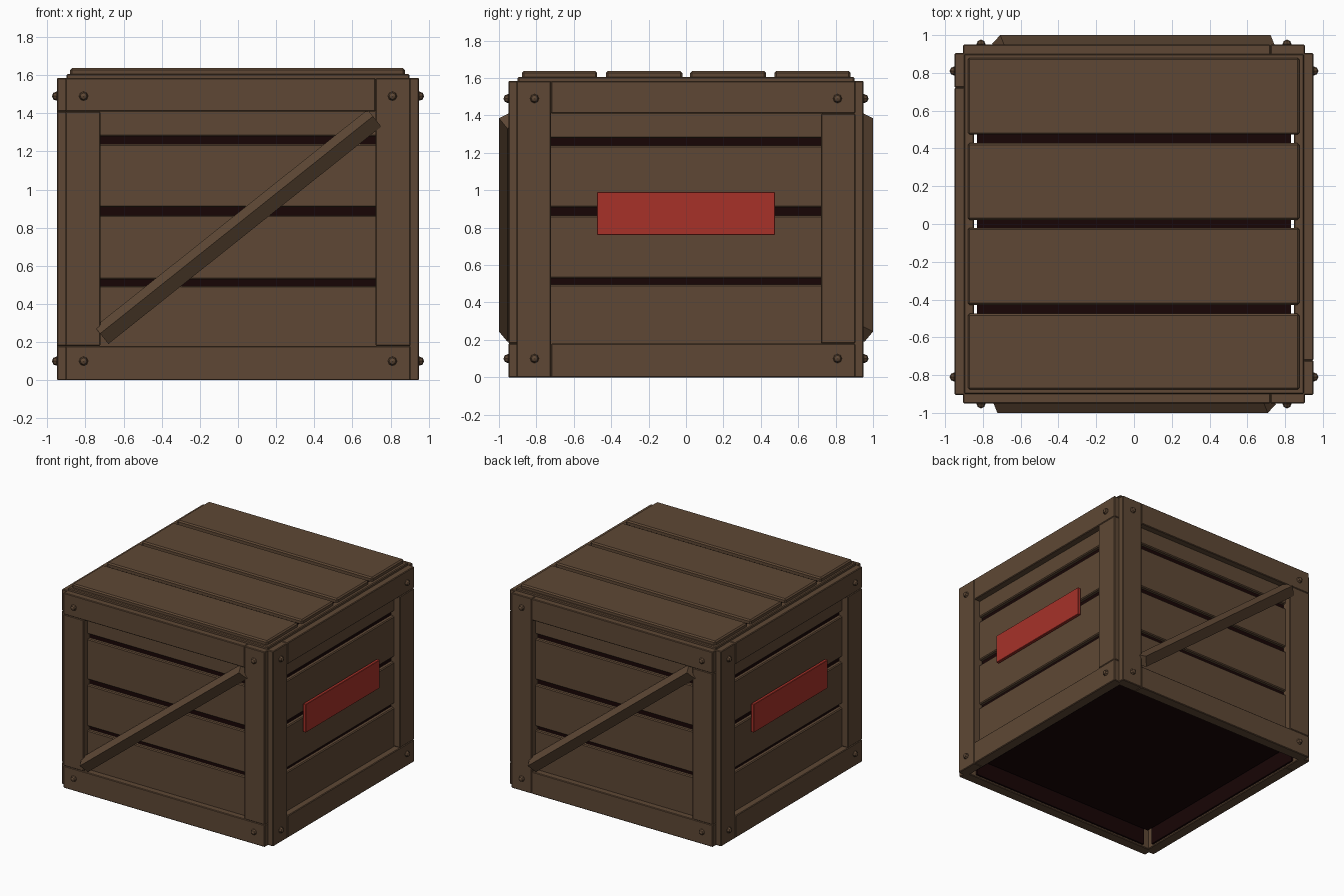
import bpy, bmesh, math
from mathutils import Matrix, Vector

if "Cube" in bpy.data.objects:
    bpy.data.objects.remove(bpy.data.objects["Cube"])


def material(name, rgb):
    m = bpy.data.materials.new(name)
    m.diffuse_color = (*rgb, 1)
    m.use_nodes = True
    m.node_tree.nodes["Principled BSDF"].inputs["Base Color"].default_value = m.diffuse_color
    return m


WOOD = material("brown wood", (0.112, 0.064, 0.035))
DARK = material("dark interior", (0.0085, 0.0013, 0.0015))
RED = material("red paint", (0.385, 0.031, 0.022))


def finish(name, bm, mat, matrix):
    bm.transform(matrix)
    mesh = bpy.data.meshes.new(name)
    bm.to_mesh(mesh)
    bm.free()
    mesh.materials.append(mat)
    ob = bpy.data.objects.new(name, mesh)
    bpy.context.collection.objects.link(ob)
    return ob


def block(name, x, y, z, mat=WOOD, bevel=0.01, matrix=Matrix()):
    """Chamfered box from (min, max) ranges."""
    bm = bmesh.new()
    bmesh.ops.create_cube(bm, size=1)
    lo, hi = Vector((x[0], y[0], z[0])), Vector((x[1], y[1], z[1]))
    bmesh.ops.scale(bm, vec=hi - lo, verts=bm.verts)
    bmesh.ops.translate(bm, vec=(lo + hi) / 2, verts=bm.verts)
    if bevel:
        bmesh.ops.bevel(bm, geom=bm.edges[:], offset=bevel, segments=1, affect='EDGES')
    return finish(name, bm, mat, matrix)


def bolt(name, x, z, matrix):
    """Small pointed bolt head facing -y."""
    bm = bmesh.new()
    bmesh.ops.create_uvsphere(bm, u_segments=8, v_segments=4, radius=0.024)
    turn = Matrix.Rotation(math.radians(90), 4, 'X')
    return finish(name, bm, WOOD, matrix @ Matrix.Translation((x, -0.952, z)) @ turn)


OUT, IN, TOP = 0.905, 0.722, 1.585     # frame half width, opening half width, height
LOW, HIGH = 0.18, 1.41                 # opening bottom and top
DEPTH = (-0.95, -0.866)
WALL_PLANKS = [(0.12, 0.495), (0.528, 0.865), (0.908, 1.238), (1.278, 1.55)]


def wall(side, angle):
    """One wall built facing -y, then turned into place."""
    m = Matrix.Rotation(math.radians(angle), 4, 'Z')
    # frame: boards butt together differently on the front
    if side == "front":
        boards = {"bottom_rail": ((-OUT, OUT), (0, LOW)),
                  "top_rail": ((-OUT, IN), (HIGH, TOP)),
                  "left_post": ((-OUT, -IN), (LOW, HIGH)),
                  "right_post": ((IN, OUT), (LOW, TOP))}
    else:
        boards = {"bottom_rail": ((-IN, OUT), (0, LOW)),
                  "top_rail": ((-IN, OUT), (HIGH, TOP)),
                  "left_post": ((-OUT, -IN), (0, TOP)),
                  "right_post": ((IN, OUT), (LOW, HIGH))}
    for part, (x, z) in boards.items():
        block(f"{side}_{part}", x, DEPTH, z, bevel=0.005, matrix=m)
    # recessed planks
    for i, z in enumerate(WALL_PLANKS):
        block(f"{side}_plank_{i + 1}", (-0.735, 0.735), (-0.898, -0.86), z,
              bevel=0.007, matrix=m)
    # dark lining behind the bottom rail
    block(f"{side}_lining", (-0.81, 0.81), (-0.868, -0.852), (0.015, 0.16), DARK, 0, m)
    # corner bolts
    for x in (-0.81, 0.81):
        for z in (0.1, 1.49):
            bolt(f"{side}_bolt", x, z, m)
    if side in ("front", "back"):
        # diagonal brace, a square bar rolled about its length
        a, roll, s = math.atan2(1.135, 1.425), math.radians(33), 0.083
        along = Vector((math.cos(a), 0, math.sin(a)))
        down = Vector((math.sin(a), 0, -math.cos(a)))
        out = Vector((0, -1, 0))
        u = out * math.cos(roll) + down * math.sin(roll)
        v = along.cross(u)
        r = Matrix((along, u, v)).transposed().to_4x4()
        block(f"{side}_brace", (-0.915, 0.915), (-s / 2, s / 2), (-s / 2, s / 2),
              bevel=0, matrix=m @ Matrix.Translation((0, -0.9425, 0.805)) @ r)
    else:
        # red sign plate on a small hidden mount
        block(f"{side}_sign_plate", (-0.475, 0.475), (-0.943, -0.917), (0.76, 0.99), RED, 0.003, m)
        block(f"{side}_sign_mount", (-0.4, 0.4), (-0.92, -0.89), (0.84, 0.92), WOOD, 0, m)


for side, angle in (("front", 0), ("right", 90), ("back", 180), ("left", 270)):
    wall(side, angle)

# dark inner box with slightly wider floor and ceiling
block("inner_box", (-0.815, 0.815), (-0.815, 0.815), (0.14, 1.54), DARK, 0)
block("inner_floor", (-0.83, 0.83), (-0.83, 0.83), (0.13, 0.16), DARK, 0)
block("inner_ceiling", (-0.83, 0.83), (-0.83, 0.83), (1.53, 1.555), DARK, 0)

# lid rim and planks
for i, angle in enumerate((0, 90, 180, 270)):
    block(f"lid_rim_{i + 1}", (-0.9, 0.9), (-0.9, -0.847), (1.55, 1.606), bevel=0.006,
          matrix=Matrix.Rotation(math.radians(angle), 4, 'Z'))
LID = [(-0.877, -0.475), (-0.428, -0.02), (0.022, 0.428), (0.473, 0.88)]
for i, y in enumerate(LID):
    block(f"lid_plank_{i + 1}", (-0.88, 0.875), y, (1.595, 1.637), bevel=0.01)
